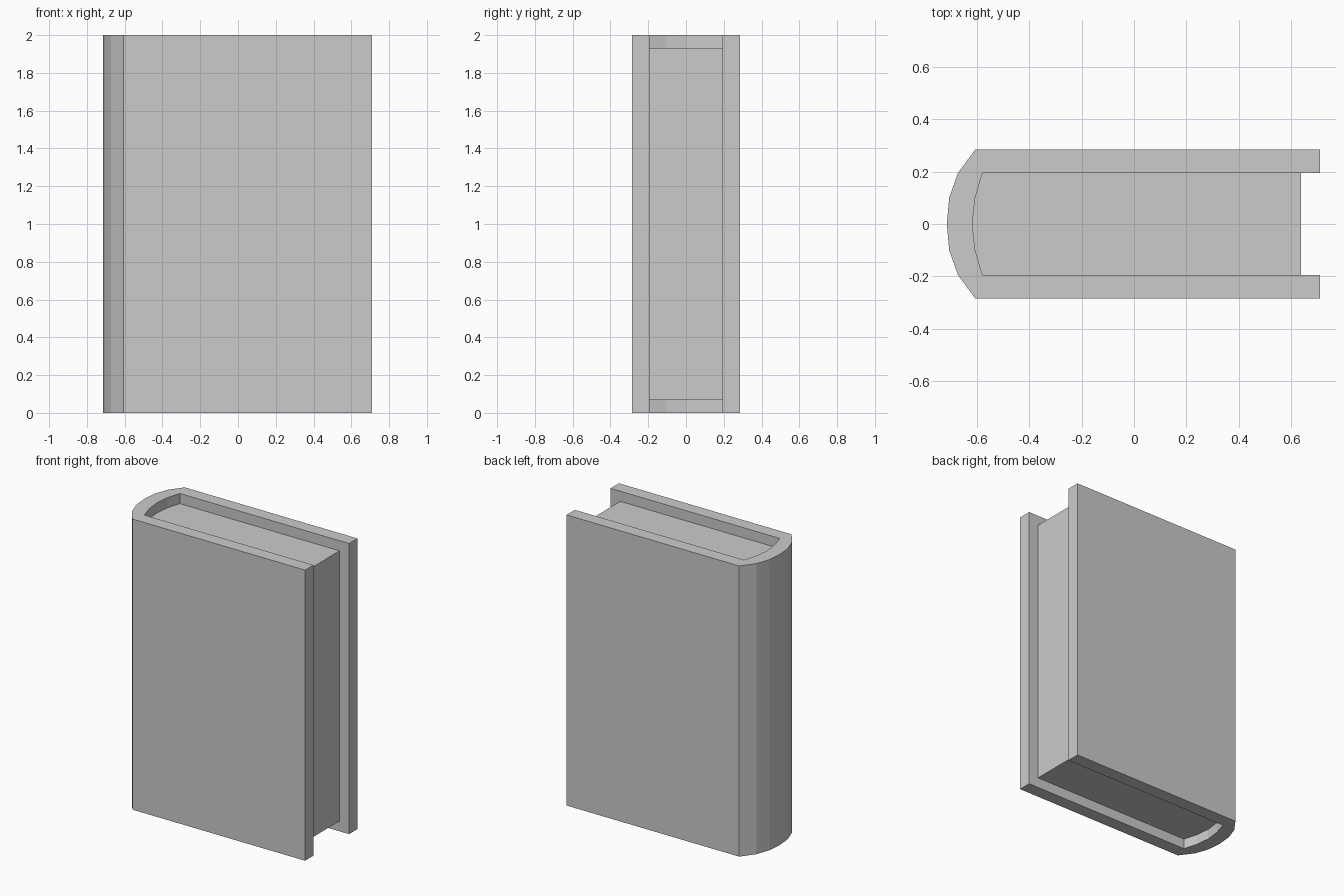
import bpy
import bmesh

if "Cube" in bpy.data.objects:
    bpy.data.objects.remove(bpy.data.objects["Cube"])

grey = bpy.data.materials.new("plain grey")
grey.diffuse_color = (0.6, 0.6, 0.6, 1)
grey.use_nodes = True
grey.node_tree.nodes["Principled BSDF"].inputs["Base Color"].default_value = grey.diffuse_color


def mirrored(half):
    """Complete a half outline (y <= 0, ending on y = 0) across the x axis."""
    return half + [(x, -y) for x, y in reversed(half[:-1])]


def extrude_outline(name, outline, z0, z1):
    bm = bmesh.new()
    face = bm.faces.new([bm.verts.new((x, y, z0)) for x, y in outline])
    ext = bmesh.ops.extrude_face_region(bm, geom=[face])
    top = [v for v in ext["geom"] if isinstance(v, bmesh.types.BMVert)]
    bmesh.ops.translate(bm, verts=top, vec=(0, 0, z1 - z0))
    bmesh.ops.recalc_face_normals(bm, faces=bm.faces)
    mesh = bpy.data.meshes.new(name)
    bm.to_mesh(mesh)
    bm.free()
    mesh.materials.append(grey)
    obj = bpy.data.objects.new(name, mesh)
    bpy.context.collection.objects.link(obj)
    return obj


# Outlines seen from above, front board to the middle of the spine
outer = mirrored([(0.71, -0.285), (-0.605, -0.285), (-0.672, -0.194),
                  (-0.705, -0.1), (-0.714, 0)])
inner = [(-0.578, -0.194), (-0.606, -0.1), (-0.617, 0)]

# Cover: two boards joined by a faceted rounded spine
extrude_outline("cover", outer + mirrored([(0.71, -0.194)] + inner)[::-1], 0, 2)

# Page block, recessed at the top, bottom and fore edge
extrude_outline("pages", mirrored([(0.637, -0.194)] + inner), 0.07, 1.93)
